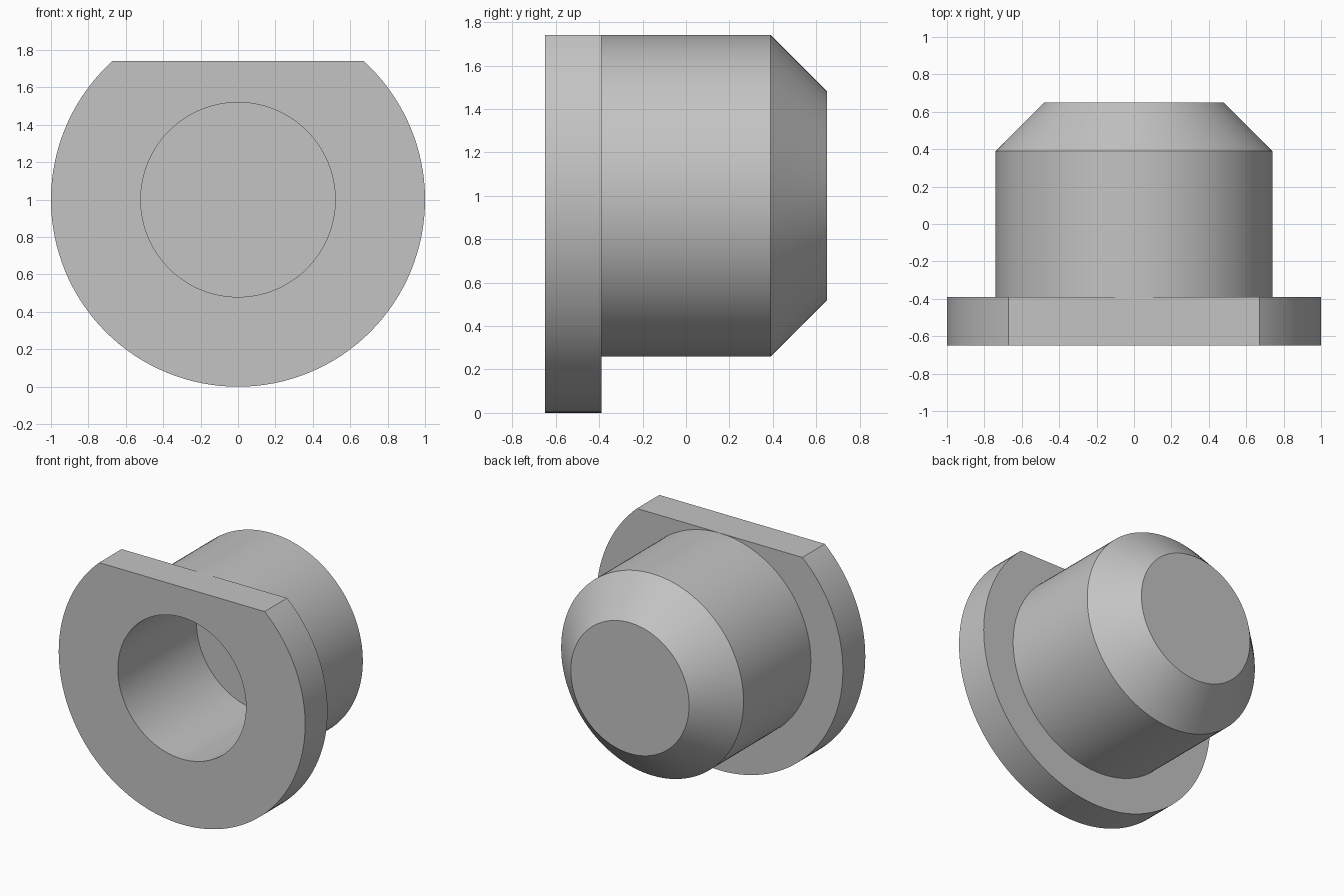
import bpy, bmesh, math
from mathutils import Vector

default = bpy.data.objects.get("Cube")
if default:
    bpy.data.objects.remove(default, do_unlink=True)

CENTRE = Vector((0, 0, 1))
SEGMENTS = 128
FLAT_Z = 1.741

# Plain grey material
grey = bpy.data.materials.new("plain grey")
grey.use_nodes = True
colour = (0.55, 0.55, 0.55, 1)
grey.diffuse_color = colour
grey.node_tree.nodes["Principled BSDF"].inputs["Base Color"].default_value = colour

# Half section (radius, y): blind bore, flange, body, chamfered closed end
profile = [(0, 0.26), (0.52, 0.26), (0.52, -0.65), (1, -0.65),
           (1, -0.39), (0.74, -0.39), (0.74, 0.39), (0.48, 0.65), (0, 0.65)]

bm = bmesh.new()
verts = [bm.verts.new((r, y, CENTRE.z)) for r, y in profile]
edges = [bm.edges.new(pair) for pair in zip(verts, verts[1:])]
bmesh.ops.spin(bm, geom=verts + edges, cent=CENTRE, axis=(0, 1, 0),
               angle=math.tau, steps=SEGMENTS, use_duplicate=False)
bmesh.ops.remove_doubles(bm, verts=bm.verts[:], dist=0.0001)

# Flat across the top of the flange
cut = bmesh.ops.bisect_plane(bm, geom=bm.verts[:] + bm.edges[:] + bm.faces[:],
                             plane_co=(0, 0, FLAT_Z), plane_no=(0, 0, 1),
                             clear_outer=True)
rim = [e for e in cut["geom_cut"] if isinstance(e, bmesh.types.BMEdge)]
bmesh.ops.holes_fill(bm, edges=rim, sides=0)
bmesh.ops.recalc_face_normals(bm, faces=bm.faces[:])

mesh = bpy.data.meshes.new("flanged_plug")
bm.to_mesh(mesh)
bm.free()
mesh.materials.append(grey)
plug = bpy.data.objects.new("flanged_plug", mesh)
bpy.context.collection.objects.link(plug)

# Smooth round walls, sharp rims
bpy.ops.object.select_all(action="DESELECT")
plug.select_set(True)
bpy.context.view_layer.objects.active = plug
bpy.ops.object.shade_smooth_by_angle(angle=math.radians(30))
